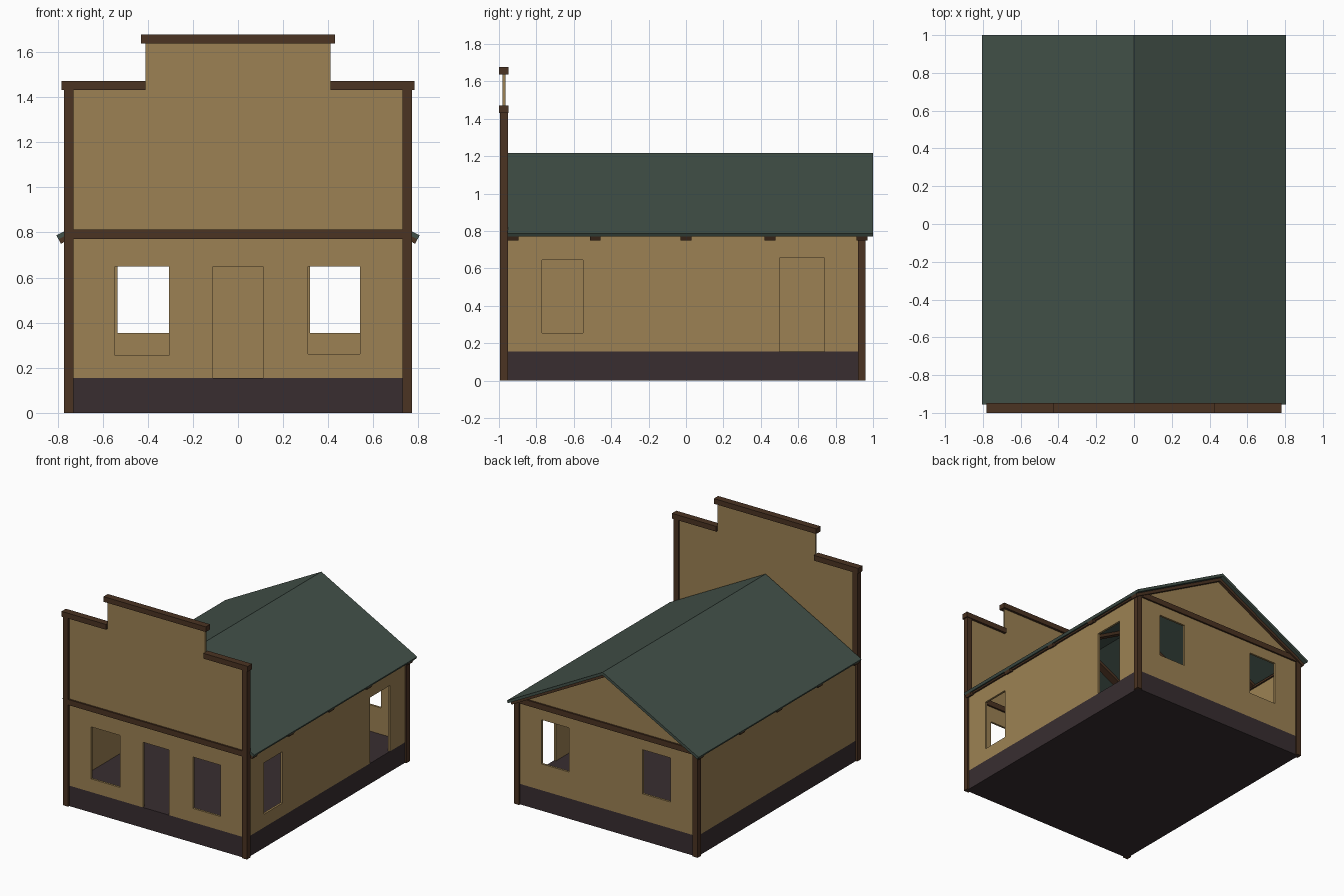
import bpy
from math import radians, hypot
from mathutils import Vector

cube = bpy.data.objects.get("Cube")
if cube:
    bpy.data.objects.remove(cube, do_unlink=True)


def material(name, r, g, b):
    m = bpy.data.materials.new(name)
    m.use_nodes = True
    m.diffuse_color = (r, g, b, 1)
    m.node_tree.nodes["Principled BSDF"].inputs["Base Color"].default_value = (r, g, b, 1)
    return m


TAN = material("tan_boards", 0.335, 0.222, 0.087)
BROWN = material("dark_brown_timber", 0.07, 0.033, 0.016)
GREEN = material("green_roofing", 0.055, 0.082, 0.066)
STONE = material("dark_foundation", 0.04, 0.027, 0.03)


def add_mesh(name, mesh, mat):
    mesh.name = name
    mesh.materials.clear()
    mesh.materials.append(mat)
    mesh.shade_flat()
    ob = bpy.data.objects.new(name, mesh)
    bpy.context.collection.objects.link(ob)
    return ob


def box(name, xs, ys, zs, mat):
    """Box between the given low and high limits."""
    verts = [(x, y, z) for x in xs for y in ys for z in zs]
    faces = [(0, 1, 3, 2), (4, 6, 7, 5), (0, 4, 5, 1), (2, 3, 7, 6), (0, 2, 6, 4), (1, 5, 7, 3)]
    mesh = bpy.data.meshes.new(name)
    mesh.from_pydata(verts, [], faces)
    return add_mesh(name, mesh, mat)


def panel(name, outline, holes, centre, thickness, mat, side=False):
    """Upright slab cut from an outline with rectangular holes (x0, x1, z0, z1)."""
    curve = bpy.data.curves.new(name + "_outline", "CURVE")
    curve.dimensions = "2D"
    curve.fill_mode = "BOTH"
    curve.extrude = thickness / 2
    loops = [outline] + [[(a, c), (b, c), (b, d), (a, d)] for a, b, c, d in holes]
    for loop in loops:
        s = curve.splines.new("POLY")
        s.points.add(len(loop) - 1)
        for p, (u, v) in zip(s.points, loop):
            p.co = (u, v, 0, 1)
        s.use_cyclic_u = True
        s.use_smooth = False
    tmp = bpy.data.objects.new(name + "_outline", curve)
    bpy.context.collection.objects.link(tmp)
    bpy.context.view_layer.update()
    dg = bpy.context.evaluated_depsgraph_get()
    mesh = bpy.data.meshes.new_from_object(tmp.evaluated_get(dg))
    bpy.data.objects.remove(tmp, do_unlink=True)
    bpy.data.curves.remove(curve)
    ob = add_mesh(name, mesh, mat)
    ob.rotation_euler = (radians(90), 0, radians(90) if side else 0)
    ob.location = (centre, 0, 0) if side else (0, centre, 0)
    return ob


HALF_W, FRONT, BACK = 0.75, -0.974, 0.94   # wall centre lines
WALL, POST = 0.016, 0.042                  # thicknesses
FLOOR, EAVE = 0.155, 0.79
OUT = HALF_W + WALL / 2

# Foundation with floor
box("foundation", (-OUT, OUT), (FRONT - WALL / 2, BACK + WALL / 2), (0, FLOOR), STONE)

# Stepped front wall with doorway and two windows
half = [(0.11, FLOOR), (OUT, FLOOR), (OUT, 1.45), (0.41, 1.45), (0.41, 1.65)]
door_top = [(-0.11, 0.65), (0.11, 0.65)]
front = door_top + half + [(-x, z) for x, z in reversed(half)]
panel("front_wall", front, [(-0.545, -0.305, 0.255, 0.65), (0.31, 0.54, 0.26, 0.65)],
      FRONT, WALL, TAN)

# Back wall with gable and two windows
panel("back_wall", [(-OUT, FLOOR), (OUT, FLOOR), (OUT, EAVE), (0, 1.19), (-OUT, EAVE)],
      [(-0.535, -0.3, 0.355, 0.69), (0.32, 0.55, 0.355, 0.69)], BACK, WALL, TAN)

# Side walls: left one has a window and a doorway, right one is closed
y0, y1 = FRONT + WALL / 2, BACK - WALL / 2
panel("left_wall", [(y0, FLOOR), (0.5, FLOOR), (0.5, 0.655), (0.74, 0.655), (0.74, FLOOR),
                    (y1, FLOOR), (y1, EAVE), (y0, EAVE)],
      [(-0.77, -0.55, 0.255, 0.645)], HALF_W, WALL, TAN, side=True)
panel("right_wall", [(y0, FLOOR), (y1, FLOOR), (y1, EAVE), (y0, EAVE)],
      [], -HALF_W, WALL, TAN, side=True)

# Corner posts, side plates and side cornices
p = POST / 2
for s, label in ((1, "left"), (-1, "right")):
    xs = sorted((s * (HALF_W - p), s * (HALF_W + p)))
    box("front_post_" + label, xs, (FRONT - p, FRONT + p), (0, 1.44), BROWN)
    box("back_post_" + label, xs, (BACK - p, BACK + p), (0, 0.785), BROWN)
    box("side_plate_" + label, xs, (FRONT + p, BACK - p), (0.77, 0.785), BROWN)
    box("cornice_" + label, sorted((s * 0.41, s * 0.782)), (-1.0, -0.948), (1.431, 1.471), BROWN)

# Top cornice and the horizontal belts
box("cornice_top", (-0.43, 0.43), (-1.0, -0.948), (1.638, 1.677), BROWN)
inner = HALF_W - p
for y, label in ((FRONT, "front"), (BACK, "back")):
    box("belt_" + label, (-inner, inner), (y - p, y + p), (0.772, 0.814), BROWN)

# Roof and rafters share one chevron profile at different depths
RIDGE, TIP = Vector((0, 1.217)), Vector((0.805, 0.787))
slope = TIP - RIDGE
normal = Vector((-slope.y, slope.x)) / hypot(*slope)


def chevron(top, bottom):
    pts = []
    for depth, order in ((top, 1), (bottom, -1)):
        tip = TIP - normal * depth
        row = [(-tip.x, tip.y), (0, RIDGE.y - depth / normal.y), (tip.x, tip.y)]
        pts += row[::order]
    return pts


panel("roof", chevron(0, 0.02), [], 0.0225, 1.955, GREEN)
for i, y in enumerate((-0.925, -0.485, 0.0, 0.45, 0.941)):
    panel(f"rafter_{i + 1}", chevron(0.02, 0.042), [], y, 0.058, BROWN)
